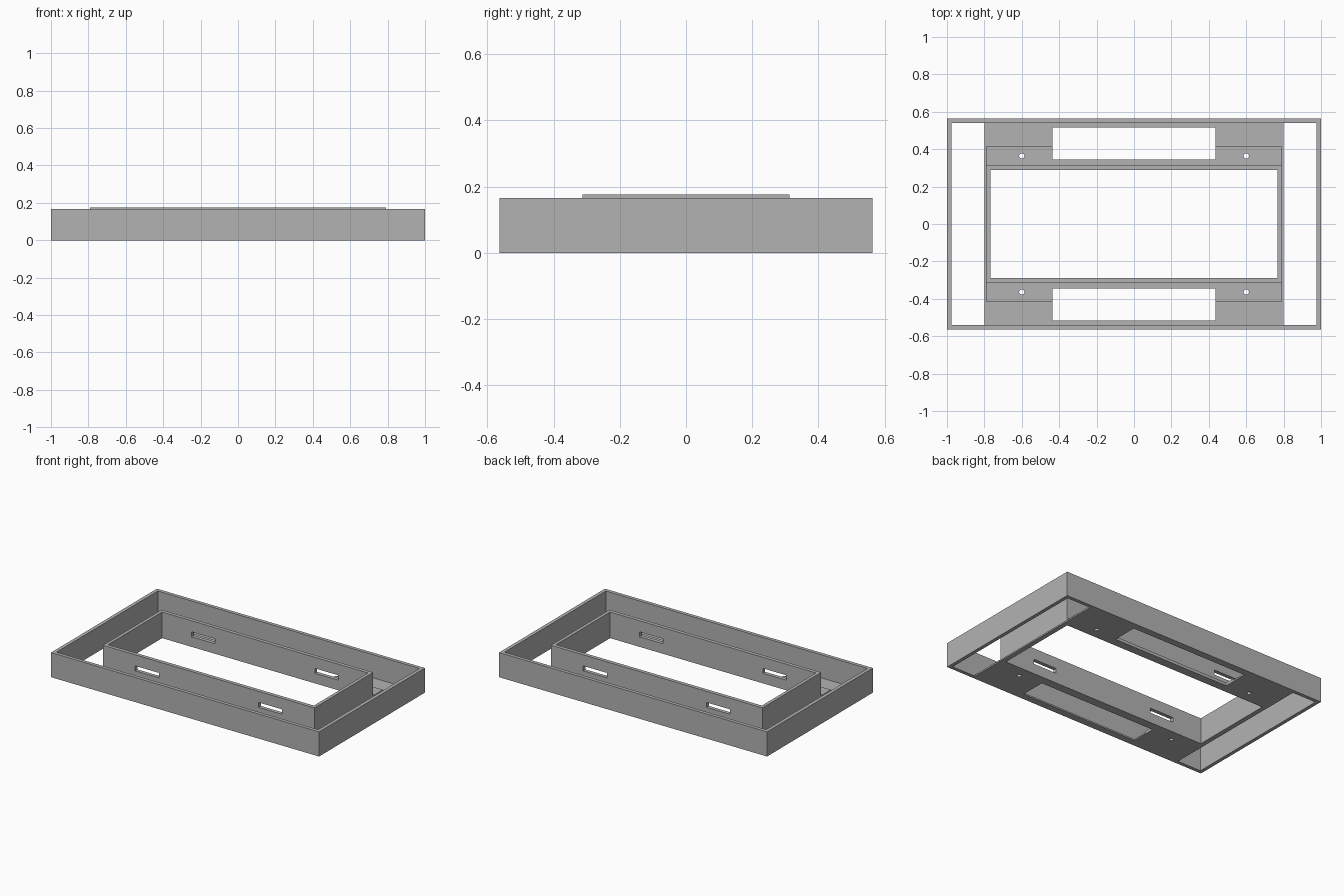
import bpy

if "Cube" in bpy.data.objects:
    bpy.data.objects.remove(bpy.data.objects["Cube"], do_unlink=True)

grey = bpy.data.materials.new("plain_grey")
grey.use_nodes = True
colour = (0.45, 0.45, 0.45, 1)
grey.diffuse_color = colour
grey.node_tree.nodes["Principled BSDF"].inputs["Base Color"].default_value = colour


def box(name, x, y, z):
    """Box from (min, max) ranges along each axis."""
    bpy.ops.mesh.primitive_cube_add(size=1)
    ob = bpy.context.object
    ob.name = name
    for v in ob.data.vertices:
        v.co = [r[0] if c < 0 else r[1] for r, c in zip((x, y, z), v.co)]
    ob.data.materials.append(grey)
    return ob


def cut(target, cutter):
    """Subtract the cutter for good, then remove it."""
    mod = target.modifiers.new("cut", 'BOOLEAN')
    mod.operation = 'DIFFERENCE'
    mod.solver = 'EXACT'
    mod.object = cutter
    bpy.context.view_layer.objects.active = target
    bpy.ops.object.modifier_apply(modifier=mod.name)
    bpy.data.objects.remove(cutter, do_unlink=True)


def mirrored(low, high, side):
    return tuple(sorted((low * side, high * side)))


THROUGH = (-0.1, 0.4)
FLOOR = 0.01
LIP = 0.02


def cut_shared_openings(ob):
    # Central window, long slots and screw holes go through both parts
    cut(ob, box("window_cutter", (-0.768, 0.768), (-0.288, 0.288), THROUGH))
    for sy in (-1, 1):
        cut(ob, box("slot_cutter", (-0.436, 0.436), mirrored(0.346, 0.517, sy), THROUGH))
        for sx in (-1, 1):
            bpy.ops.mesh.primitive_cylinder_add(
                vertices=24, radius=0.014, depth=0.1, location=(0.6 * sx, 0.364 * sy, 0))
            cut(ob, bpy.context.object)


# Outer tray: rim walls with a thin floor, open at both ends
tray = box("outer_tray", (-1, 1), (-0.564, 0.564), (0, 0.166))
cut(tray, box("pocket_cutter", (-0.976, 0.976), (-0.54, 0.54), (FLOOR, 0.4)))
for side in (-1, 1):
    cut(tray, box("end_cutter", mirrored(0.8, 0.976, side), (-0.54, 0.54), THROUGH))
cut_shared_openings(tray)

# Inner frame: taller walls with a flange resting on the tray floor
frame = box("inner_frame", (-0.79, 0.79), (-0.415, 0.415), (FLOOR, 0.176))
for side in (-1, 1):
    cut(frame, box("flange_cutter", (-1, 1), mirrored(0.313, 0.6, side), (LIP, 0.4)))
cut_shared_openings(frame)

# Narrow slots through the long walls of the inner frame
for sx in (-1, 1):
    for sy in (-1, 1):
        cut(frame, box("wall_slot_cutter", mirrored(0.372, 0.548, sx),
                       mirrored(0.25, 0.35, sy), (0.068, 0.101)))
